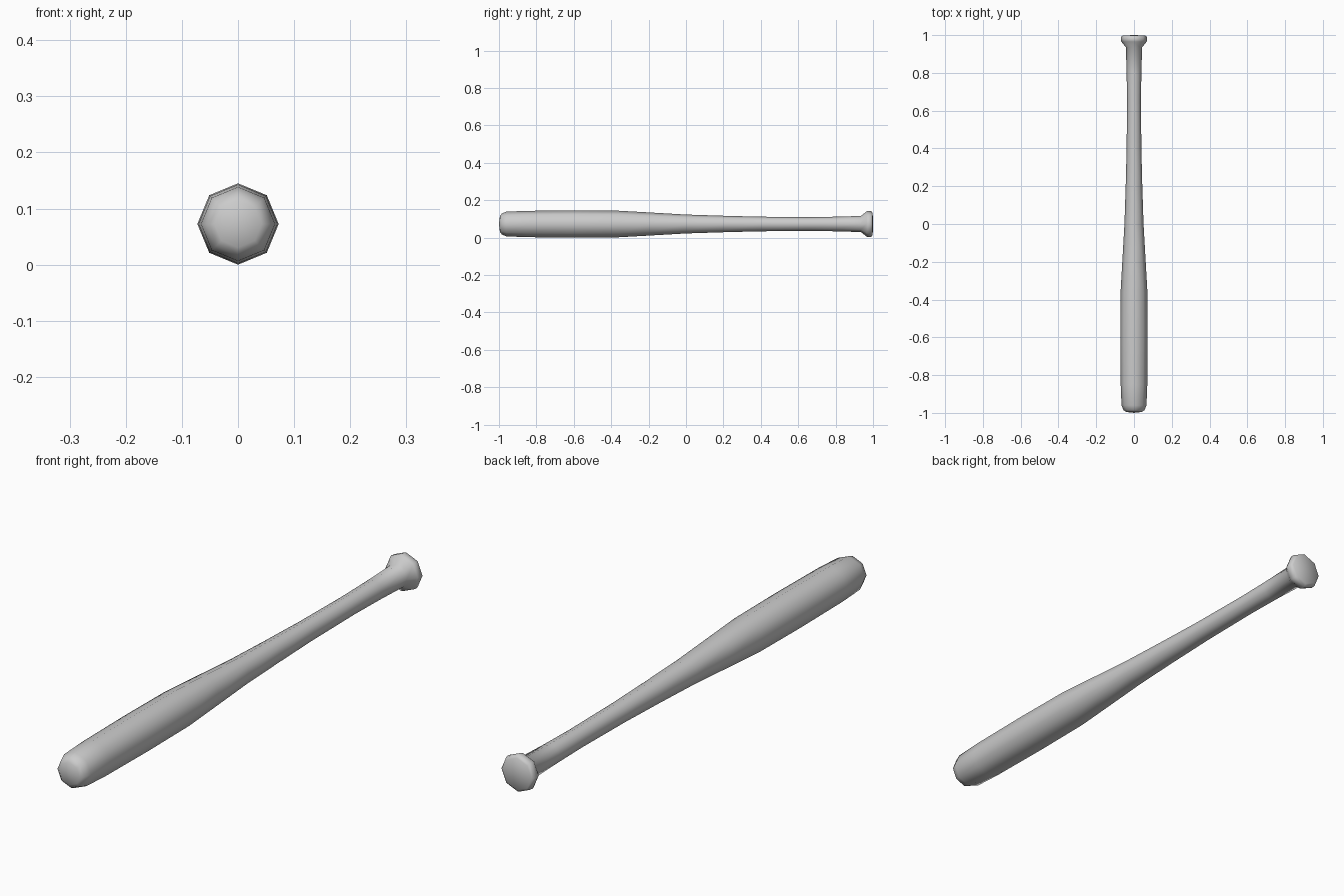
import bpy, bmesh, math

if "Cube" in bpy.data.objects:
    bpy.data.objects.remove(bpy.data.objects["Cube"])

SIDES = 8
CENTRE_Z = 0.0725

# Bat outline: (position along y, radius), barrel end to knob end
profile = [
    (-0.995, 0.042), (-0.985, 0.056), (-0.96, 0.066), (-0.85, 0.0705),
    (-0.60, 0.0725), (-0.36, 0.071), (-0.20, 0.062), (0.0, 0.0505),
    (0.20, 0.044), (0.40, 0.039), (0.65, 0.037), (0.80, 0.039),
    (0.935, 0.043), (0.965, 0.067), (0.975, 0.070), (0.99, 0.069),
    (0.998, 0.060),
]

bm = bmesh.new()

# Octagonal rings along the outline
rings = []
for y, r in profile:
    rings.append([bm.verts.new((r * math.cos(math.tau * i / SIDES), y,
                                CENTRE_Z + r * math.sin(math.tau * i / SIDES)))
                  for i in range(SIDES)])

# Side walls
for a, b in zip(rings, rings[1:]):
    for i in range(SIDES):
        j = (i + 1) % SIDES
        bm.faces.new((a[i], a[j], b[j], b[i]))

# Slightly domed ends
for ring, y in ((rings[0], -1.0), (rings[-1], 1.0)):
    tip = bm.verts.new((0, y, CENTRE_Z))
    for i in range(SIDES):
        bm.faces.new((ring[i], ring[(i + 1) % SIDES], tip))

bmesh.ops.recalc_face_normals(bm, faces=bm.faces)
for f in bm.faces:
    f.smooth = True

mesh = bpy.data.meshes.new("baseball_bat")
bm.to_mesh(mesh)
bm.free()
bat = bpy.data.objects.new("baseball_bat", mesh)
bpy.context.collection.objects.link(bat)
